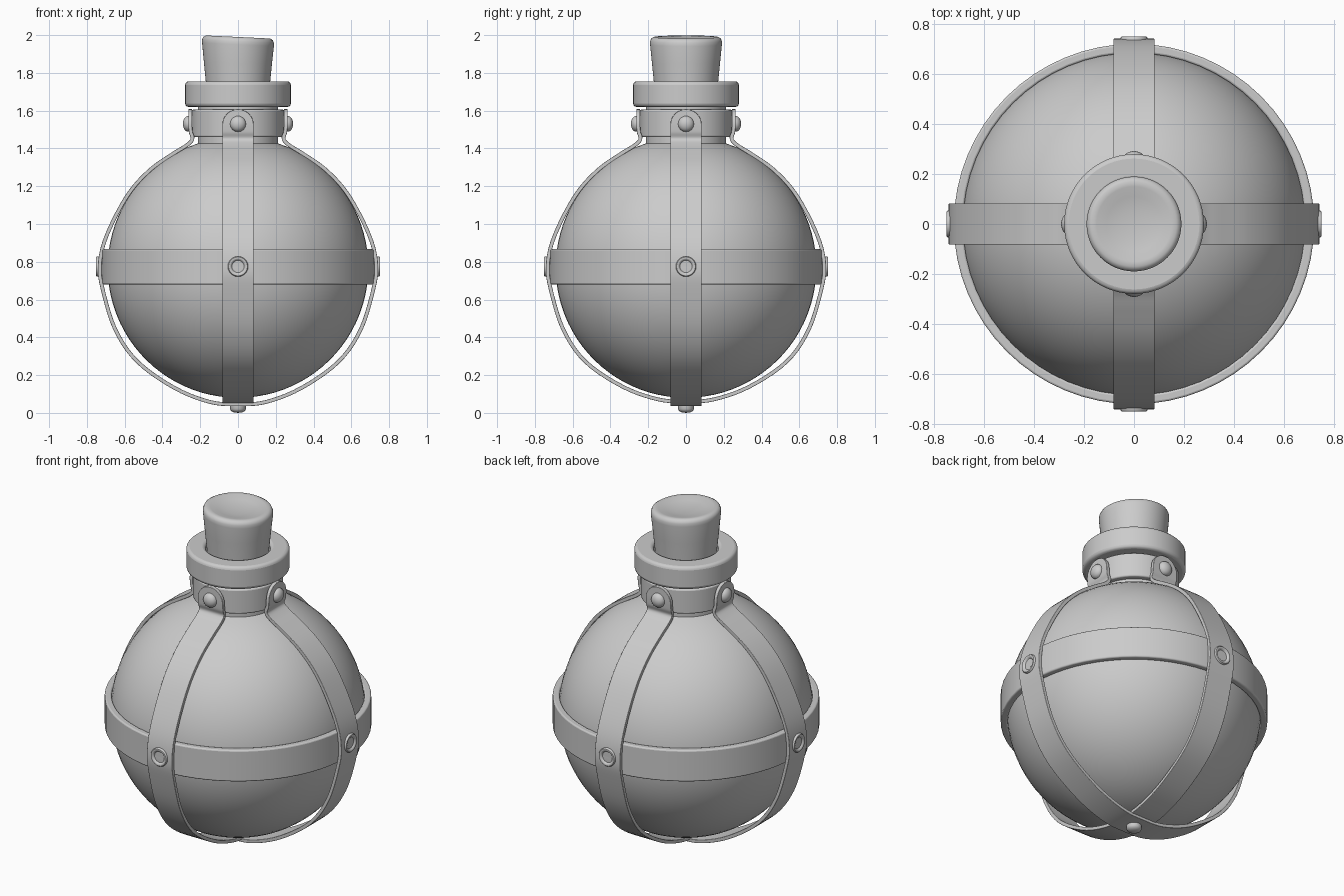
import bpy, bmesh
from math import sin, cos, pi, radians, sqrt, acos
from mathutils import Matrix, Vector

if "Cube" in bpy.data.objects:
    bpy.data.objects.remove(bpy.data.objects["Cube"])


def finish(name, bm, bevel=0, matrix=None):
    bmesh.ops.remove_doubles(bm, verts=bm.verts, dist=1e-5)
    bmesh.ops.recalc_face_normals(bm, faces=bm.faces)
    if matrix:
        bm.transform(matrix)
    me = bpy.data.meshes.new(name)
    bm.to_mesh(me)
    bm.free()
    ob = bpy.data.objects.new(name, me)
    bpy.context.collection.objects.link(ob)
    if bevel:
        m = ob.modifiers.new("bevel", 'BEVEL')
        m.width, m.segments, m.limit_method = bevel, 3, 'ANGLE'
        m.angle_limit = radians(40)
    return ob


def smooth(ob):
    bpy.ops.object.select_all(action='DESELECT')
    ob.select_set(True)
    bpy.context.view_layer.objects.active = ob
    bpy.ops.object.shade_smooth_by_angle(angle=radians(40))


def lathe(name, profile, segs=64, closed=False, bevel=0, matrix=None):
    bm = bmesh.new()
    rings = [[bm.verts.new((r * cos(2 * pi * i / segs), r * sin(2 * pi * i / segs), z))
              for i in range(segs)] for r, z in profile]
    pairs = list(zip(rings, rings[1:] + rings[:1]))
    for a, b in pairs if closed else pairs[:-1]:
        for i in range(segs):
            j = (i + 1) % segs
            bm.faces.new((a[i], a[j], b[j], b[i]))
    ob = finish(name, bm, bevel, matrix)
    smooth(ob)
    return ob


def ring(name, r0, r1, z0, z1, bevel):
    return lathe(name, [(r0, z0), (r1, z0), (r1, z1), (r0, z1)], closed=True, bevel=bevel)


# Bottle: round body with neck
R, CZ, NECK = 0.69, 0.77, 0.212
end = acos(NECK / R)
body = [(R * cos(t), CZ + R * sin(t))
        for t in [-pi / 2 + (end + pi / 2) * i / 40 for i in range(41)]]
body[0] = (0, CZ - R)
lathe("bottle_body", body + [(NECK, 1.46), (NECK, 1.64), (0.175, 1.64), (0.175, 1.5), (0, 1.5)])
ring("bottle_lip", 0.175, 0.28, 1.62, 1.755, 0.018)
ring("neck_collar", 0.205, 0.245, 1.46, 1.605, 0.008)
ring("waist_band", 0.685, 0.722, 0.68, 0.867, 0.008)

# Cork: tapered, dished and slightly tilted top
cork = lathe("cork", [(0, 1.55), (0.155, 1.55), (0.17, 1.75), (0.18, 1.85), (0.19, 1.95),
                      (0.19, 1.968), (0.184, 1.982), (0.17, 1.99), (0.15, 1.988),
                      (0.11, 1.978), (0.06, 1.97), (0, 1.968)])
for v in cork.data.vertices:
    if v.co.z > 1.9:
        v.co.z -= 0.009 * v.co.x / 0.19

# Straps: two loops under the bottle, rounded at the collar ends
HW, ZR = 0.083, 1.525


def catmull(pts, n=5):
    p = [Vector(q) for q in pts]
    p = [2 * p[0] - p[1]] + p + [2 * p[-1] - p[-2]]
    out = []
    for a, b, c, d in zip(p, p[1:], p[2:], p[3:]):
        for k in range(n):
            t = k / n
            out.append(0.5 * (2 * b + (c - a) * t + (2 * a - 5 * b + 4 * c - d) * t * t
                              + (3 * b - a - 3 * c + d) * t ** 3))
    return out + [p[-2]]


def strap(name, drop, angle):
    half = [(0.263, 1.525), (0.26, 1.485), (0.252, 1.45), (0.285, 1.42), (0.35, 1.38),
            (0.465, 1.30), (0.57, 1.19), (0.655, 1.05), (0.72, 0.90), (0.742, 0.775),
            (0.728, 0.66), (0.66, 0.44), (0.54, 0.265), (0.34, 0.13 - drop / 2),
            (0.15, 0.062 - drop), (0, 0.05 - drop)]
    mid = catmull(half + [(-x, z) for x, z in half[-2::-1]])
    rows = [(0.263, ZR + HW * sin(radians(t)), HW * cos(radians(t)))
            for t in (86, 75, 60, 45, 30, 15)]
    rows += [(q.x, q.y, HW) for q in mid] + [(-x, z, w) for x, z, w in rows[::-1]]
    bm = bmesh.new()
    layers = []
    for s in (0, 0.02):
        lay = []
        for i, (x, z, w) in enumerate(rows):
            a, b = rows[max(i - 1, 0)], rows[min(i + 1, len(rows) - 1)]
            t = Vector((b[0] - a[0], b[1] - a[1])).normalized()
            px, pz = x + t.y * s, z - t.x * s
            lay.append((bm.verts.new((px, -w, pz)), bm.verts.new((px, w, pz))))
        layers.append(lay)
    o, n = layers
    for i in range(len(rows) - 1):
        bm.faces.new((o[i][0], o[i + 1][0], o[i + 1][1], o[i][1]))
        bm.faces.new((n[i][0], n[i][1], n[i + 1][1], n[i + 1][0]))
        for k in (0, 1):
            bm.faces.new((o[i][k], n[i][k], n[i + 1][k], o[i + 1][k]))
    for i in (0, -1):
        bm.faces.new((o[i][0], o[i][1], n[i][1], n[i][0]))
    ob = finish(name, bm, 0.004, Matrix.Rotation(angle, 4, 'Z'))
    smooth(ob)


strap("side_strap_loop", 0.014, 0)
strap("front_back_strap_loop", 0.0, pi / 2)

# Rivets on the collar and eyelets at the waist, one per strap
dome = [(0.042 * cos(t), 0.03 * sin(t)) for t in [pi / 2 * i / 6 for i in range(6)]] + [(0, 0.03)]
eyelet = [(0.054, -0.01), (0.054, 0.003), (0.05, 0.008), (0.044, 0.009), (0.038, 0.006),
          (0.034, 0.001), (0.032, -0.012), (0, -0.012)]
# Shallow cup sits just proud of the strap so the hole reads as open
eyelet = [(r, z + 0.013 if z == -0.012 else z + 0.002) for r, z in eyelet]
for i, side in enumerate(("right", "back", "left", "front")):
    turn = Matrix.Rotation(i * pi / 2, 4, 'Z')
    for name, prof, x, z in (("collar_rivet", dome, 0.262, ZR + 0.005),
                             ("waist_eyelet", eyelet, 0.741, 0.775)):
        lathe(f"{side}_{name}", prof, 24,
              matrix=turn @ Matrix.Translation((x, 0, z)) @ Matrix.Rotation(pi / 2, 4, 'Y'))

# Rivet joining the straps underneath
lathe("bottom_rivet", [(0.042, 0.04), (0.042, 0.02), (0.036, 0.01), (0.022, 0.003), (0, 0)], 24)
